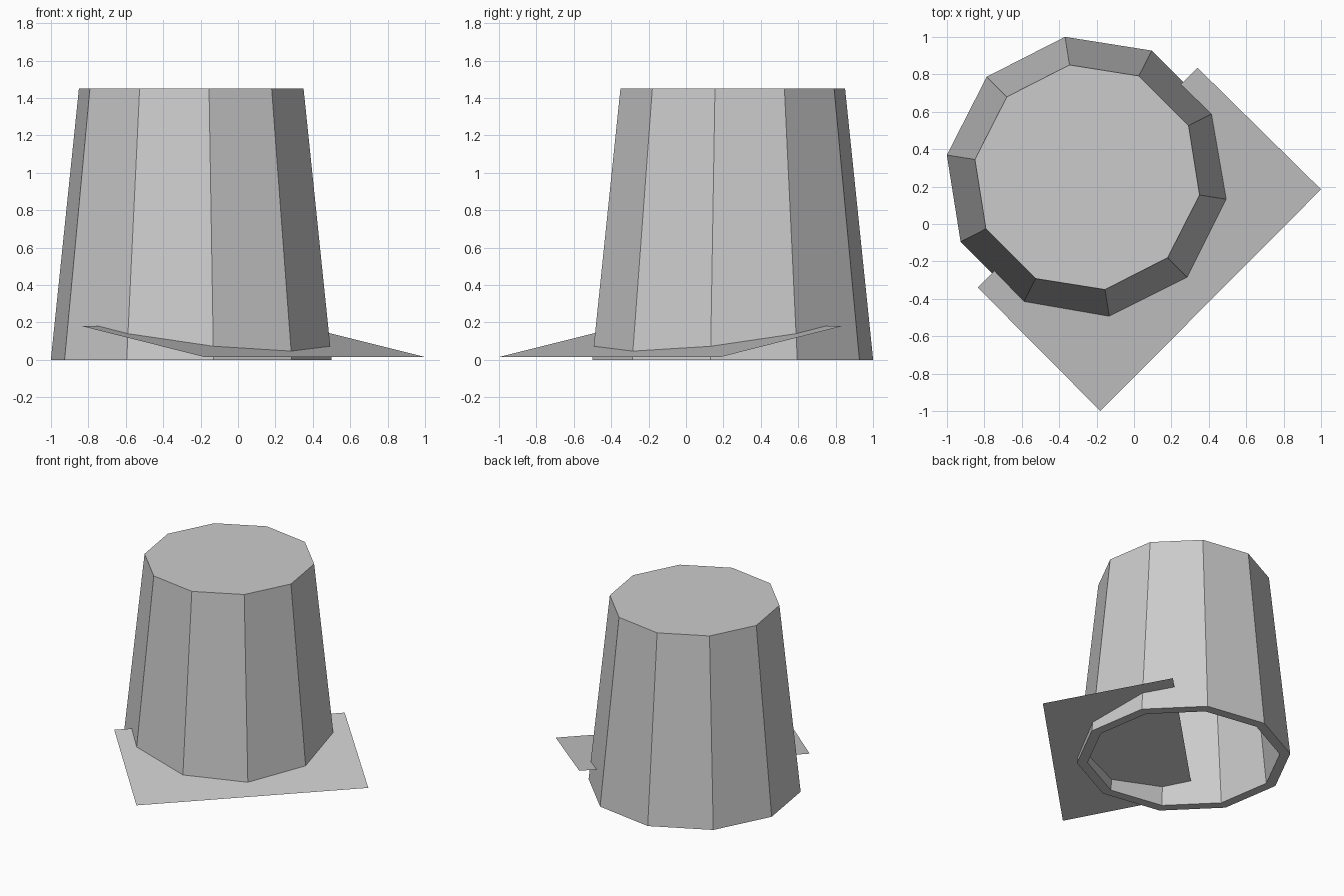
import bpy, bmesh
from math import cos, sin, radians

cube = bpy.data.objects.get("Cube")
if cube:
    bpy.data.objects.remove(cube, do_unlink=True)

SIDES = 10
START = radians(-9)
CENTRE = (-0.25, 0.25)

grey = bpy.data.materials.new("plain grey")
grey.use_nodes = True
colour = (0.6, 0.6, 0.6, 1)
grey.diffuse_color = colour
grey.node_tree.nodes["Principled BSDF"].inputs["Base Color"].default_value = colour


def finish(name, bm, recalc=True):
    if recalc:
        bmesh.ops.recalc_face_normals(bm, faces=bm.faces)
    mesh = bpy.data.meshes.new(name)
    bm.to_mesh(mesh)
    bm.free()
    mesh.materials.append(grey)
    obj = bpy.data.objects.new(name, mesh)
    bpy.context.scene.collection.objects.link(obj)
    return obj


# Upturned bucket: outer wall, closed top, open hollow with a thick rim
profile = [(0.608, 1.45), (0.76, 0.0), (0.685, 0.0), (0.54, 1.38)]
bm = bmesh.new()
rings = []
for radius, z in profile:
    ring = []
    for i in range(SIDES):
        a = START + radians(360 / SIDES) * i
        ring.append(bm.verts.new((CENTRE[0] + radius * cos(a),
                                  CENTRE[1] + radius * sin(a), z)))
    rings.append(ring)
for upper, lower in zip(rings, rings[1:]):
    for i in range(SIDES):
        j = (i + 1) % SIDES
        bm.faces.new((upper[i], lower[i], lower[j], upper[j]))
bm.faces.new(rings[0])
bm.faces.new(rings[-1])
finish("bucket", bm)

# Thin tilted sheet, one edge on the ground and the other inside the bucket
bm = bmesh.new()
corners = [(-0.18, -1.0, 0.015), (1.0, 0.185, 0.015),
           (0.34, 0.835, 0.18), (-0.835, -0.34, 0.18)]
bm.faces.new([bm.verts.new(c) for c in corners])
finish("ground_sheet", bm, recalc=False)
